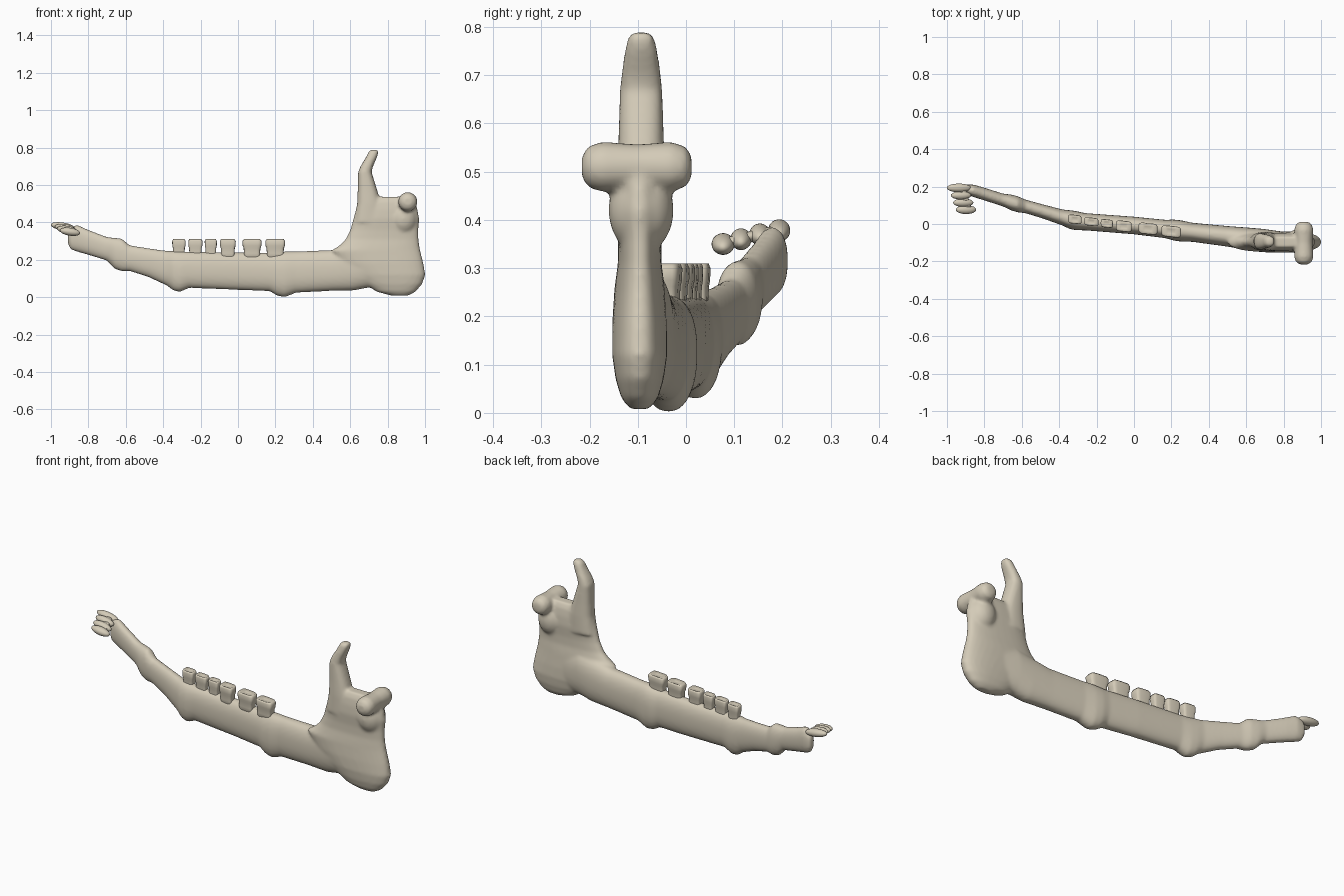
import bpy, bmesh, math
from mathutils import Vector, Matrix


def material(name, rgb):
    m = bpy.data.materials.new(name)
    m.diffuse_color = (*rgb, 1)
    return m


BONE = material("bone ivory", (0.66, 0.60, 0.48))


def finish(bm, name):
    bmesh.ops.recalc_face_normals(bm, faces=bm.faces)
    for f in bm.faces:
        f.smooth = True
    me = bpy.data.meshes.new(name)
    bm.to_mesh(me)
    bm.free()
    me.materials.append(BONE)
    ob = bpy.data.objects.new(name, me)
    bpy.context.collection.objects.link(ob)
    return ob


def loft(bm, sections, power=2.3, n=32):
    """Skin superellipse sections given as (centre, half axis a, half axis b)."""
    rings = []
    for c, a, b in sections:
        ring = []
        for i in range(n):
            t = 2 * math.pi * i / n
            u, v = (math.copysign(abs(w) ** (2 / power), w)
                    for w in (math.cos(t), math.sin(t)))
            ring.append(bm.verts.new(Vector(c) + Vector(a) * u + Vector(b) * v))
        rings.append(ring)
    for r, s in zip(rings, rings[1:]):
        for i in range(n):
            j = (i + 1) % n
            bm.faces.new((r[i], r[j], s[j], s[i]))
    bm.faces.new(rings[0])
    bm.faces.new(rings[-1])


def ball(bm, c, r):
    bmesh.ops.create_uvsphere(bm, u_segments=24, v_segments=16, radius=1,
                              matrix=Matrix.Translation(c) @ Matrix.Diagonal((*r, 1)))


bone = bmesh.new()

# Jaw body: x, y, bottom z, top z, half width
body = [
    (-0.91, 0.19, 0.285, 0.35, 0.015), (-0.895, 0.185, 0.255, 0.375, 0.026),
    (-0.86, 0.178, 0.243, 0.387, 0.033), (-0.80, 0.16, 0.226, 0.36, 0.034),
    (-0.70, 0.128, 0.195, 0.322, 0.034), (-0.66, 0.116, 0.152, 0.318, 0.042),
    (-0.62, 0.105, 0.138, 0.313, 0.043), (-0.58, 0.094, 0.14, 0.278, 0.036),
    (-0.48, 0.065, 0.108, 0.262, 0.038), (-0.38, 0.034, 0.062, 0.248, 0.043),
    (-0.345, 0.024, 0.035, 0.248, 0.05), (-0.31, 0.018, 0.028, 0.245, 0.051),
    (-0.26, 0.012, 0.05, 0.243, 0.046), (0.0, -0.008, 0.039, 0.24, 0.047),
    (0.17, -0.027, 0.032, 0.238, 0.049), (0.21, -0.032, 0.008, 0.24, 0.056),
    (0.25, -0.037, 0.0, 0.245, 0.057), (0.31, -0.044, 0.024, 0.245, 0.051),
    (0.50, -0.066, 0.034, 0.252, 0.055), (0.62, -0.08, 0.036, 0.28, 0.06),
    (0.69, -0.087, 0.05, 0.30, 0.061), (0.84, -0.097, 0.06, 0.28, 0.05)]
loft(bone, [((x, y, (lo + hi) / 2), (0, w, 0), (0, 0, (hi - lo) / 2))
            for x, y, lo, hi, w in body])

# Rising branch: z, front x, rear x, half thickness
branch = [
    (0.008, 0.82, 0.91, 0.02), (0.03, 0.74, 0.95, 0.038), (0.07, 0.68, 0.985, 0.05),
    (0.12, 0.62, 1.002, 0.057), (0.18, 0.55, 0.992, 0.057), (0.25, 0.50, 0.975, 0.053),
    (0.275, 0.54, 0.97, 0.05), (0.31, 0.575, 0.966, 0.045), (0.36, 0.60, 0.965, 0.045),
    (0.42, 0.617, 0.97, 0.05), (0.47, 0.63, 0.96, 0.047), (0.51, 0.64, 0.95, 0.04),
    (0.537, 0.655, 0.93, 0.026)]
loft(bone, [(((a + b) / 2, -0.096, z), ((b - a) / 2, 0, 0), (0, w, 0))
            for z, a, b, w in branch], 2.4)

# Coronoid spike
spike = [(0.40, 0.62, 0.78, 0.05), (0.50, 0.637, 0.765, 0.05), (0.57, 0.64, 0.745, 0.047),
         (0.67, 0.642, 0.714, 0.044), (0.70, 0.655, 0.722, 0.041),
         (0.75, 0.685, 0.744, 0.034), (0.778, 0.698, 0.752, 0.027), (0.789, 0.712, 0.745, 0.018)]
loft(bone, [(((a + b) / 2, -0.093, z), ((b - a) / 2, 0, 0), (0, w, 0))
            for z, a, b, w in spike], 2.5)

# Neck swelling and crosswise joint knob
ball(bone, (0.885, -0.093, 0.42), (0.075, 0.068, 0.09))
knob = [(-0.216, 0.022), (-0.203, 0.043), (-0.175, 0.052), (-0.10, 0.047),
        (-0.03, 0.052), (0.0, 0.042), (0.012, 0.022)]
loft(bone, [((0.908, y, 0.51), (r, 0, 0), (0, 0, r)) for y, r in knob], 2)

jaw = finish(bone, "jaw_bone")
fuse = jaw.modifiers.new("fuse", 'REMESH')
fuse.mode = 'VOXEL'
fuse.voxel_size = 0.008
fuse.use_smooth_shade = True
soft = jaw.modifiers.new("soften", 'SMOOTH')
soft.factor = 0.5
soft.iterations = 8

# Cheek teeth: flared crowns with a hollowed top (x from, x to, y, half width)
teeth = [(-0.352, -0.28, 0.025, 0.024), (-0.266, -0.19, 0.012, 0.022),
         (-0.178, -0.113, 0.003, 0.022), (-0.097, -0.012, -0.012, 0.029),
         (0.024, 0.126, -0.025, 0.03), (0.146, 0.252, -0.04, 0.03)]
for k, (a, b, y, w) in enumerate(teeth):
    bm = bmesh.new()
    h = (b - a) / 2
    shape = [(0.18, 0.8), (0.235, 0.84), (0.262, 0.88), (0.275, 0.98),
             (0.30, 1.0), (0.31, 0.86), (0.302, 0.4)]
    loft(bm, [(((a + b) / 2, y, z), (h * s, -0.1 * h * s, 0), (0, w * s, 0))
              for z, s in shape], 4.5, 24)
    finish(bm, f"cheek_tooth_{k + 1}")

# Front teeth: row of lens-shaped crowns, tilted down toward the rear
front = [(-0.936, 0.193, 0.378, 0.066, 0.023), (-0.925, 0.153, 0.37, 0.055, 0.022),
         (-0.913, 0.114, 0.36, 0.055, 0.022), (-0.898, 0.077, 0.35, 0.055, 0.024)]
for k, (x, y, z, l, r) in enumerate(front):
    bm = bmesh.new()
    ball(bm, (0, 0, 0), (l, r, 0.021))
    bmesh.ops.transform(bm, verts=bm.verts, matrix=Matrix.Translation((x, y, z))
                        @ Matrix.Rotation(math.radians(9), 4, 'Y'))
    finish(bm, f"front_tooth_{k + 1}")

# Slim bar tying the front teeth together
bm = bmesh.new()
loft(bm, [((x + 0.012, y, z), (0.022, 0, 0), (0, 0, 0.012)) for x, y, z, l, r in front], 2, 16)
finish(bm, "front_tooth_root")
